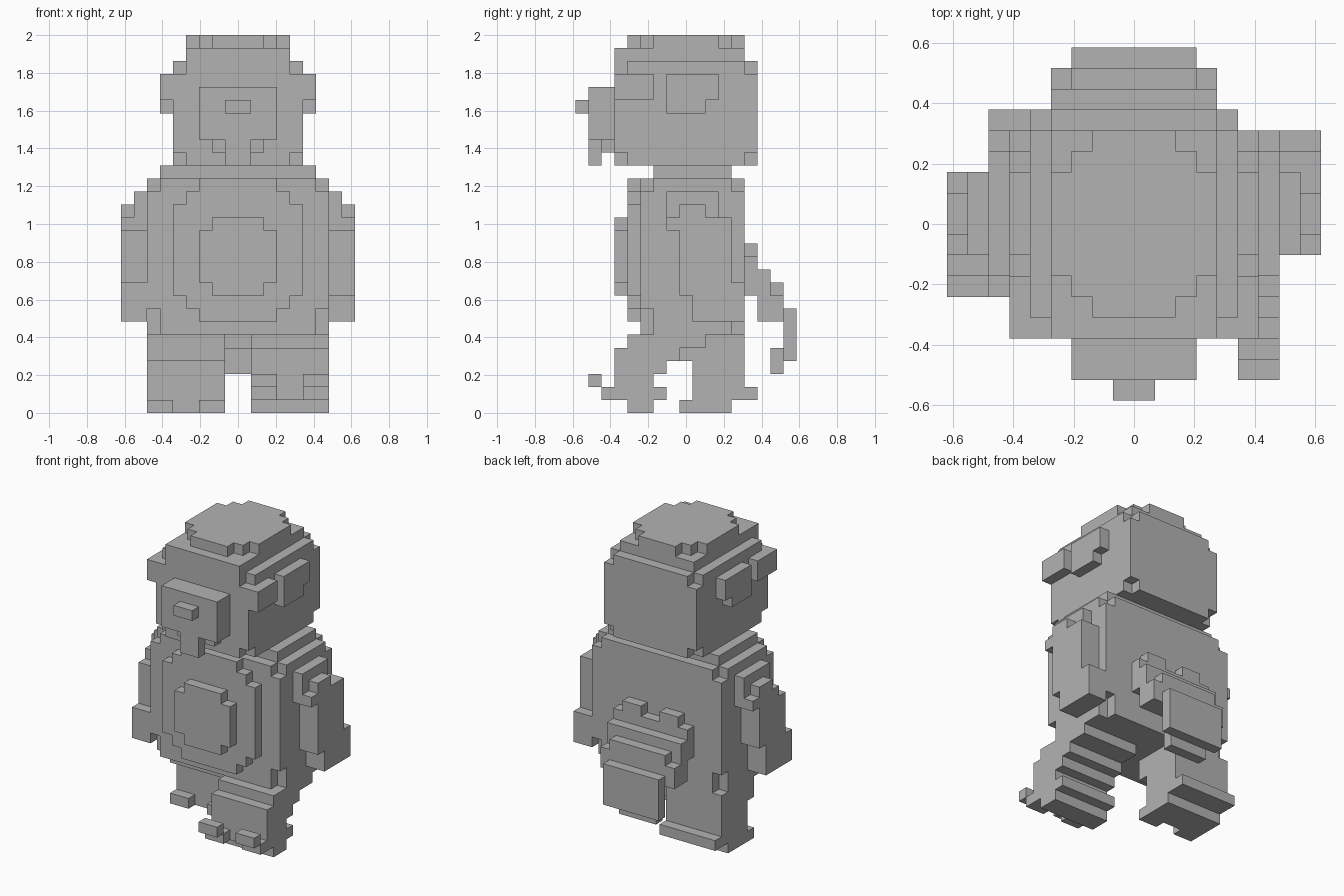
import bpy
import bmesh
from mathutils import Vector

if "Cube" in bpy.data.objects:
    bpy.data.objects.remove(bpy.data.objects["Cube"], do_unlink=True)

# Everything sits on one block grid, twenty-nine blocks tall
UNIT = 2 / 29
OFFSET = Vector((0, -0.5, 0))

grey = bpy.data.materials.new("plain grey")
grey.use_nodes = True
grey.diffuse_color = (0.45, 0.45, 0.45, 1)
grey.node_tree.nodes["Principled BSDF"].inputs["Base Color"].default_value = grey.diffuse_color


def slab(x, y, z):
    """Cells of a box; a single x value means a box centred on the middle."""
    if isinstance(x, int):
        x = (-x, x)
    return {(i, j, k) for i in range(*x) for j in range(*y) for k in range(*z)}


def mirrored(cells):
    """The cells together with their reflection across the middle."""
    return cells | {(-i - 1, j, k) for i, j, k in cells}


def build(name, *pieces):
    """Join the pieces and keep only the outer skin."""
    cells = set().union(*pieces)
    bm = bmesh.new()
    for cell in cells:
        for axis in range(3):
            for side in (0, 1):
                neighbour = list(cell)
                neighbour[axis] += 2 * side - 1
                if tuple(neighbour) in cells:
                    continue
                corners = []
                for u, v in ((0, 0), (1, 0), (1, 1), (0, 1)):
                    point = Vector(cell)
                    point[axis] += side
                    point[(axis + 1) % 3] += u
                    point[(axis + 2) % 3] += v
                    corners.append(bm.verts.new((point + OFFSET) * UNIT))
                if not side:
                    corners.reverse()
                bm.faces.new(corners)
    bmesh.ops.remove_doubles(bm, verts=bm.verts[:], dist=UNIT / 100)
    bmesh.ops.dissolve_limit(bm, angle_limit=0.01, verts=bm.verts[:], edges=bm.edges[:])
    mesh = bpy.data.meshes.new(name)
    bm.to_mesh(mesh)
    bm.free()
    mesh.materials.append(grey)
    obj = bpy.data.objects.new(name, mesh)
    bpy.context.collection.objects.link(obj)
    return obj


# Head with notched corners
build("head",
      slab(x=5, y=(-5, 6), z=(20, 26)),
      slab(x=4, y=(-5, 6), z=(19, 27)),
      slab(x=5, y=(-4, 5), z=(19, 27)))

# Rounded crown
build("crown",
      slab(x=4, y=(-5, 5), z=(27, 28)),
      slab(x=4, y=(-2, 3), z=(28, 29)),
      slab(x=3, y=(-3, 4), z=(28, 29)),
      slab(x=2, y=(-4, 5), z=(28, 29)))

# Brow blocks and ears on both sides
build("brows", mirrored(slab(x=(5, 6), y=(-5, -2), z=(24, 26))))
build("ears",
      mirrored(slab(x=(5, 6), y=(-1, 3), z=(24, 26))),
      mirrored(slab(x=(5, 6), y=(-1, 2), z=(23, 24))))

# Face
build("snout", slab(x=3, y=(-7, -5), z=(21, 25)))
build("nose", slab(x=1, y=(-8, -7), z=(23, 24)))
build("jaw",
      slab(x=2, y=(-6, -5), z=(20, 21)),
      slab(x=1, y=(-7, -6), z=(19, 21)))

# Torso with stepped shoulders
build("torso",
      slab(x=7, y=(-3, 5), z=(8, 17)),
      slab(x=6, y=(-3, 5), z=(6, 18)),
      slab(x=7, y=(-2, 4), z=(6, 18)),
      slab(x=6, y=(-2, 4), z=(18, 19)))

# Raised belly plates
build("belly_plate",
      slab(x=3, y=(-4, -3), z=(7, 18)),
      slab(x=4, y=(-4, -3), z=(8, 17)),
      slab(x=5, y=(-4, -3), z=(9, 16)))
build("belly_centre",
      slab(x=2, y=(-5, -4), z=(9, 15)),
      slab(x=3, y=(-5, -4), z=(10, 14)))

# Arms: left swings back, right swings forward
shoulder = mirrored(slab(x=(7, 8), y=(-1, 3), z=(14, 17))
                    | slab(x=(8, 9), y=(0, 2), z=(14, 16))
                    | slab(x=(8, 9), y=(-1, 3), z=(14, 15)))
build("left_arm",
      {cell for cell in shoulder if cell[0] > 0},
      slab(x=(7, 9), y=(0, 4), z=(9, 15)),
      slab(x=(7, 9), y=(1, 5), z=(7, 10)))
build("right_arm",
      {cell for cell in shoulder if cell[0] < 0},
      slab(x=(-9, -7), y=(-2, 2), z=(10, 14)),
      slab(x=(-9, -7), y=(-3, 1), z=(7, 10)))

# Left leg steps forward with lifted toes
left = (1, 7)
build("left_leg",
      slab(x=left, y=(-4, 2), z=(5, 6)),
      slab(x=left, y=(-5, 0), z=(4, 5)),
      slab(x=left, y=(-5, -1), z=(3, 4)),
      slab(x=left, y=(-5, -2), z=(2, 3)),
      slab(x=left, y=(-5, -1), z=(1, 2)),
      slab(x=left, y=(-4, -2), z=(0, 1)))
for name, toe in (("inner", (1, 3)), ("outer", (5, 7))):
    build("left_" + name + "_toe",
          slab(x=toe, y=(-6, -5), z=(1, 2)),
          slab(x=toe, y=(-7, -6), z=(2, 3)))

# Right leg stands behind
right = (-7, -1)
build("right_leg",
      slab(x=right, y=(0, 5), z=(4, 6)),
      slab(x=right, y=(1, 5), z=(2, 4)),
      slab(x=right, y=(1, 6), z=(1, 2)),
      slab(x=right, y=(1, 4), z=(0, 1)))
for name, toe in (("inner", (-3, -1)), ("outer", (-7, -5))):
    build("right_" + name + "_toe", slab(x=toe, y=(0, 1), z=(0, 1)))

# Tail curving out and down
build("tail",
      mirrored(slab(x=(1, 3), y=(5, 6), z=(12, 13))),
      slab(x=4, y=(5, 6), z=(9, 12)),
      slab(x=4, y=(6, 7), z=(7, 11)),
      slab(x=4, y=(7, 8), z=(7, 9)),
      slab(x=3, y=(7, 8), z=(9, 10)),
      slab(x=3, y=(8, 9), z=(4, 8)),
      slab(x=2, y=(7, 8), z=(3, 5)))
